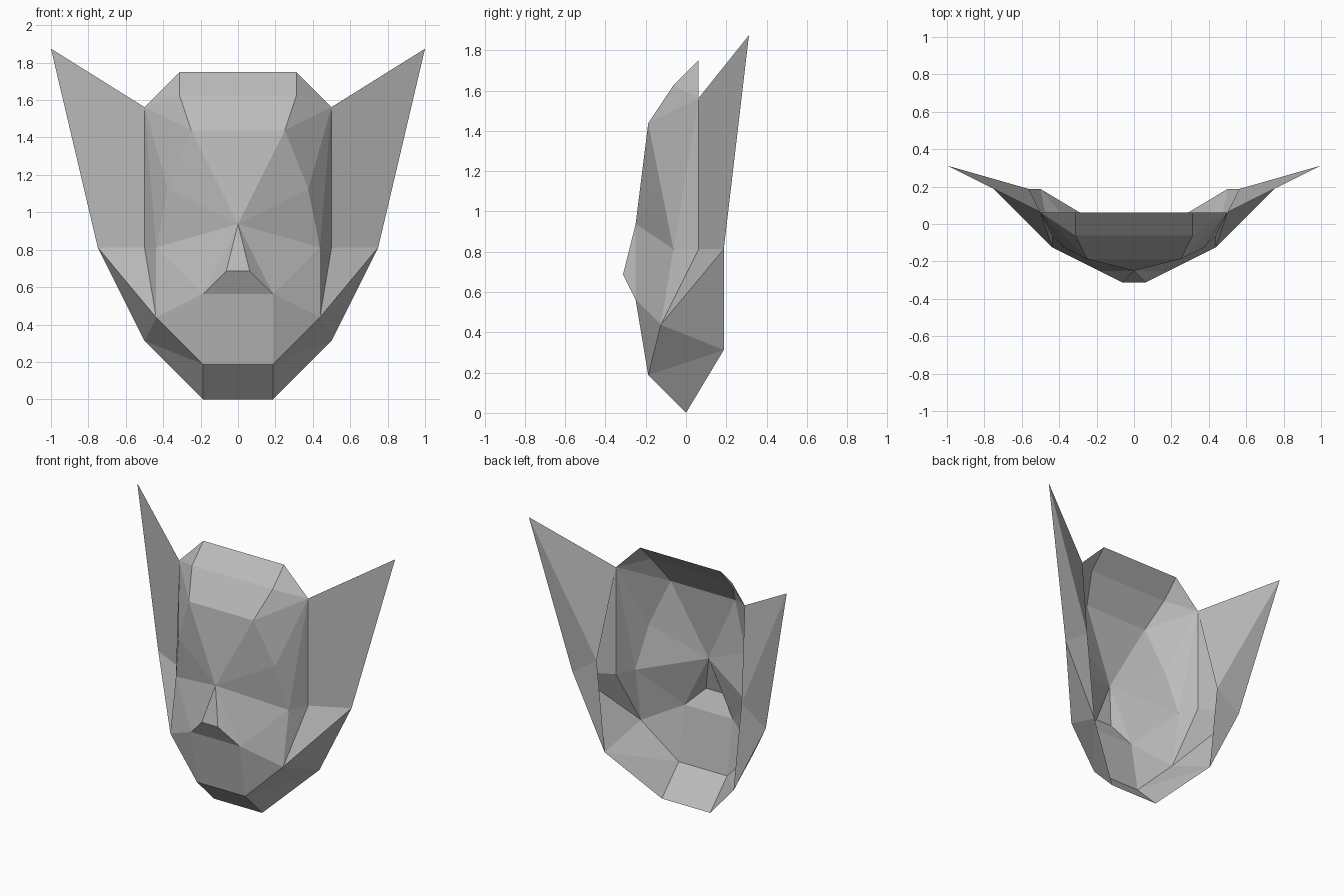
import bpy
import bmesh
from mathutils import Vector

cube = bpy.data.objects.get("Cube")
if cube:
    bpy.data.objects.remove(cube, do_unlink=True)

grey = bpy.data.materials.new("mid grey")
grey.use_nodes = True
tone = (0.5, 0.5, 0.5, 1)
grey.diffuse_color = tone
grey.node_tree.nodes["Principled BSDF"].inputs["Base Color"].default_value = tone

# Landmarks of the left half, in sixteenths of a unit
marks = {
    "crown": (5, 1, 28), "hairline": (5, -1, 26), "brow": (4, -3, 23),
    "bridge": (0, -4, 15), "nostril": (1, -5, 11), "lip": (3, -4, 9),
    "chin": (3, -3, 3), "chin_base": (3, 0, 0), "cheek": (7, -2, 7),
    "eye_corner": (7, -1, 13), "eye_top": (6, -2, 18),
    "temple": (8, 1, 25), "ear_root": (8, 1, 13), "jaw": (8, 3, 5),
    "ear_lobe": (12, 3, 13), "ear_tip": (16, 5, 30), "ear_back": (9, 3, 15),
}
# Centre-line copies of the landmarks that span the middle
for name in ("crown", "hairline", "brow", "nostril", "lip", "chin", "chin_base"):
    marks["mid_" + name] = (0,) + marks[name][1:]


def shell(name, panels, facing=-1):
    """Mirrored flat-faced sheet whose panels face the front (-1) or back (+1)."""
    bm = bmesh.new()
    verts = {}
    for panel in panels:
        keys = panel.split()
        for k in keys:
            if k not in verts:
                verts[k] = bm.verts.new(Vector(marks[k]) / 16)
        face = bm.faces.new([verts[k] for k in keys])
        face.normal_update()
        if face.normal.y * facing < 0:
            face.normal_flip()
    mesh = bpy.data.meshes.new(name)
    bm.to_mesh(mesh)
    bm.free()
    mesh.materials.append(grey)
    obj = bpy.data.objects.new(name, mesh)
    bpy.context.collection.objects.link(obj)
    mirror = obj.modifiers.new("Mirror", "MIRROR")
    mirror.use_clip = True
    return obj


def strip(upper, lower):
    """Panel between two landmarks and the centre line."""
    return f"mid_{upper} mid_{lower} {lower} {upper}"


# Forehead and temples
shell("forehead", [
    strip("crown", "hairline"), strip("hairline", "brow"),
    "mid_brow bridge brow",
    "crown hairline temple", "hairline brow temple",
])

# Eye area and cheeks
shell("cheeks", [
    "bridge brow eye_top", "brow temple eye_top",
    "bridge eye_top eye_corner", "eye_top temple eye_corner",
    "temple ear_root eye_corner", "eye_corner ear_root cheek",
    "bridge eye_corner lip", "eye_corner cheek lip",
])

# Nose
shell("nose", ["bridge mid_nostril nostril", "bridge nostril lip",
               strip("nostril", "lip")])

# Mouth, chin and jaw
shell("jaw", [
    strip("lip", "chin"), strip("chin", "chin_base"),
    "lip cheek chin", "cheek jaw chin", "chin jaw chin_base",
    "cheek ear_lobe jaw", "ear_root ear_lobe cheek",
])

# Ears, with a separate rear layer
shell("ear_fronts", ["temple ear_tip ear_lobe ear_root"])
shell("ear_rears", ["ear_tip ear_back temple", "ear_tip ear_lobe ear_back",
                    "ear_lobe jaw ear_back"], facing=1)
